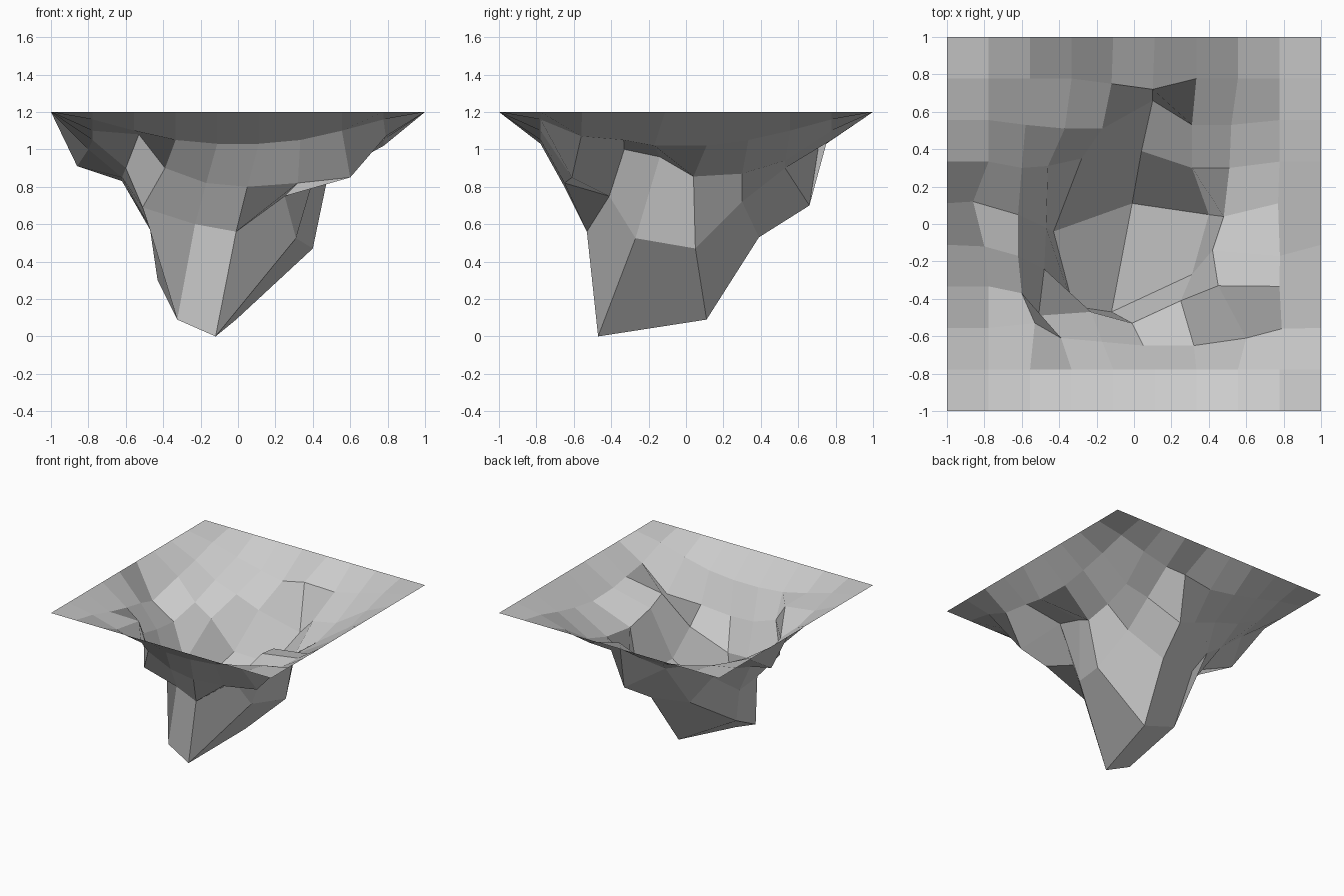
import bpy, bmesh
from math import pi
from mathutils import Matrix

N = 9            # quads per side
RIM = 1.2        # height of the square pinned border

# Sag of the outermost ring of loose vertices, indices 1..8 along an edge
RING = [1.16, 1.10, 1.05, 1.03, 1.03, 1.05, 1.10, 1.16]

# Crumpled pouch: one strip of (x, y, z) per grid column, rows 2..7
POUCH = {
    2: [(-.53, -.53, 1.08), (-.60, -.37, .90), (-.62, -.17, .85),
        (-.62, .05, .83), (-.60, .30, .90), (-.58, .53, 1.00)],
    3: [(-.39, -.61, .90), (-.51, -.49, .69), (-.48, -.24, .60),
        (-.47, -.02, .57), (-.46, .31, .80), (-.37, .51, .945)],
    4: [(-.17, -.63, .82), (-.23, -.47, .60), (-.325, -.44, .09),
        (-.43, -.04, .30), (-.28, .35, .56), (-.17, .51, .87)],
    5: [(.05, -.65, .80), (-.01, -.53, .56), (-.12, -.47, 0),
        (-.01, .11, .09), (.04, .39, .53), (.10, .66, .70)],
    6: [(.32, -.65, .82), (.25, -.41, .75), (.31, -.27, .525),
        (.40, .05, .47), (.31, .30, .72), (.31, .53, .90)],
    7: [(.60, -.61, .85), (.45, -.33, 1.00), (.42, -.14, .96),
        (.48, .04, .855), (.51, .30, .87), (.52, .53, .94)],
}

# Ring vertices that are pulled out of line by the folds
PULLED = {
    (1, 4): (-.80, -.12, 1.00), (1, 5): (-.86, .12, .91),
    (4, 8): (-.12, .75, 1.03), (5, 8): (.10, .72, 1.09),
    (8, 2): (.79, -.56, 1.07), (8, 4): (.78, -.17, 1.02),
    (8, 5): (.77, .11, 1.02),
}


def place(v):
    """Move one grid vertex to its draped position."""
    i, j = (round((c + 1) * N / 2) for c in v.co[:2])
    if i in (0, N) or j in (0, N):
        v.co.z = RIM
    elif (i, j) in PULLED:
        v.co = PULLED[i, j]
    elif i in (1, N - 1):
        v.co.z = RING[j - 1]
    elif j in (1, N - 1):
        v.co.z = RING[i - 1]
    else:
        v.co = POUCH[i][j - 2]


# Hanging cloth sheet; the quarter turn sets which way the bent quads fold
bm = bmesh.new()
bmesh.ops.create_grid(bm, x_segments=N, y_segments=N, size=1,
                      matrix=Matrix.Rotation(pi / 2, 4, 'Z'))
for vert in bm.verts:
    place(vert)
bm.normal_update()
mesh = bpy.data.meshes.new("draped_cloth")
bm.to_mesh(mesh)
bm.free()
bpy.context.collection.objects.link(bpy.data.objects.new("draped_cloth", mesh))
